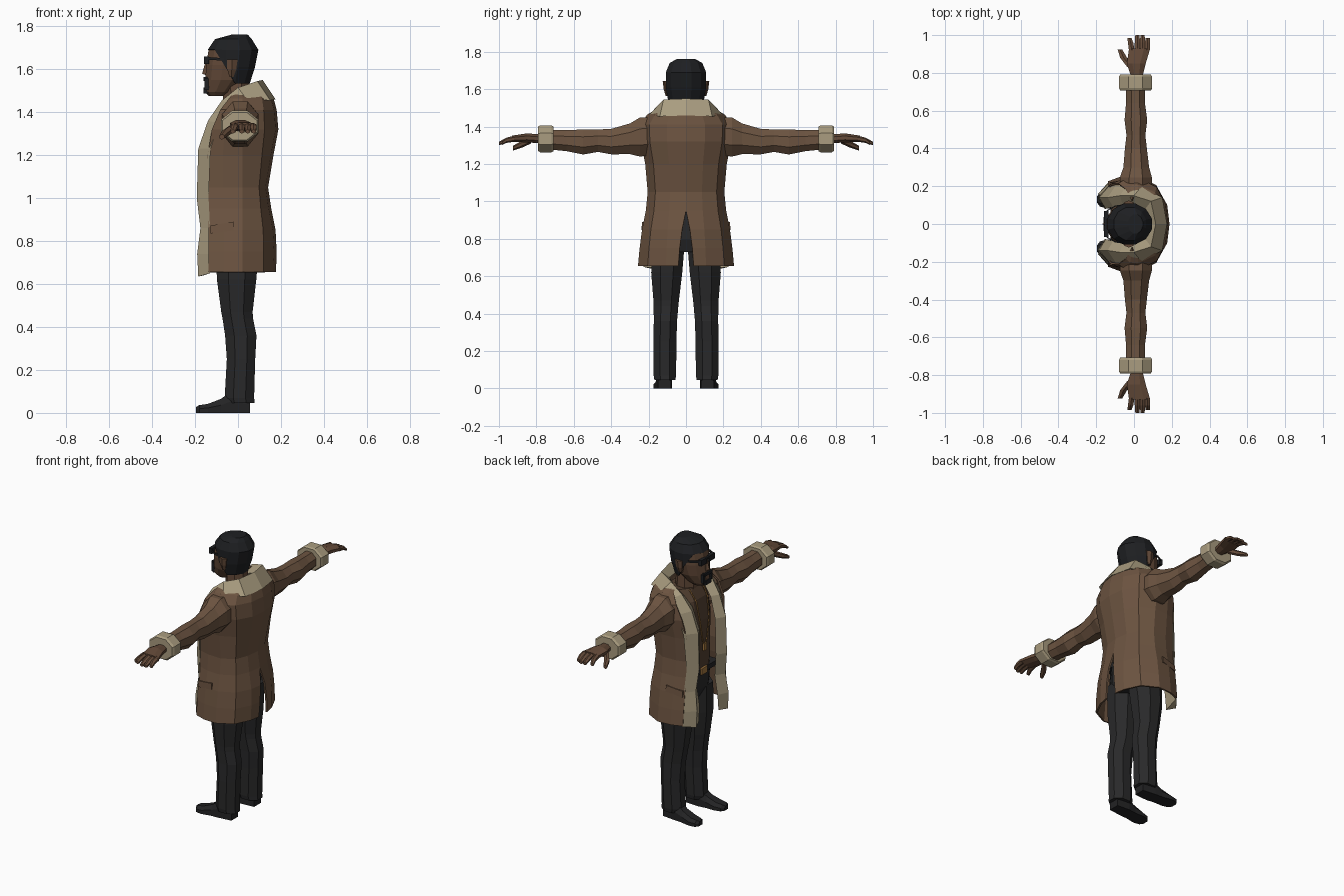
import bpy, bmesh, math
from mathutils import Vector


def mat(name, r, g, b):
    m = bpy.data.materials.new(name)
    m.diffuse_color = (r, g, b, 1)
    return m


COAT = mat("coat brown", 0.150, 0.088, 0.052)
FUR = mat("fleece beige", 0.40, 0.335, 0.215)
SKIN = mat("skin brown", 0.125, 0.068, 0.040)
SHIRT = mat("shirt brown", 0.085, 0.050, 0.030)
PANTS = mat("charcoal", 0.022, 0.022, 0.023)
BLACK = mat("hair black", 0.013, 0.014, 0.016)
SHOE = mat("shoe black", 0.017, 0.017, 0.018)
GOLD = mat("gold", 0.36, 0.18, 0.05)


def ring(c, a, b, n=8, plane="XY"):
    """Flat-sided ring around c with half sizes a and b."""
    k = math.cos(math.pi / n)
    out = []
    for i in range(n):
        t = 2 * math.pi * (i + 0.5) / n
        u, v = a * math.cos(t) / k, b * math.sin(t) / k
        out.append(Vector(c) + Vector((u, v, 0) if plane == "XY" else (u, 0, v)))
    return out


def loft(name, rings, m, closed=True, caps=(True, True), mirror=False, thick=0):
    bm = bmesh.new()
    rows = [[bm.verts.new(p) for p in r] for r in rings]
    n = len(rows[0])
    for a, b in zip(rows, rows[1:]):
        for i in range(n if closed else n - 1):
            j = (i + 1) % n
            bm.faces.new((a[i], a[j], b[j], b[i]))
    if closed and caps[0]:
        bm.faces.new(rows[0])
    if closed and caps[1]:
        bm.faces.new(rows[-1])
    bmesh.ops.remove_doubles(bm, verts=bm.verts, dist=0.0005)
    bmesh.ops.recalc_face_normals(bm, faces=bm.faces)
    me = bpy.data.meshes.new(name)
    bm.to_mesh(me)
    bm.free()
    me.materials.append(m)
    ob = bpy.data.objects.new(name, me)
    bpy.context.collection.objects.link(ob)
    if mirror:
        mod = ob.modifiers.new("mirror", "MIRROR")
        mod.use_axis = (False, True, False)
    if thick:
        mod = ob.modifiers.new("thickness", "SOLIDIFY")
        mod.thickness, mod.offset = thick, 0
    return ob


def stack(name, rows, m, n=8, mirror=False):
    """Upright loft; each row is z, front x, back x, centre y, half width."""
    return loft(name, [ring(((f + b) / 2, y, z), (b - f) / 2, w, n)
                       for z, f, b, y, w in rows], m, mirror=mirror)


def limb(name, rows, m, n=8):
    """Sideways loft, mirrored; each row is y, x, z, half depth, half height."""
    return loft(name, [ring((x, y, z), a, b, n, "XZ") for y, x, z, a, b in rows],
                m, mirror=True)


def box(name, c, s, m, mirror=False):
    x, y, z = c
    return stack(name, [(z - s[2] / 2, x - s[0] / 2, x + s[0] / 2, y, s[1] / 2),
                        (z + s[2] / 2, x - s[0] / 2, x + s[0] / 2, y, s[1] / 2)],
                 m, 4, mirror)


# Coat shell: z, back x, half width, front x, vent half width
coat = []
for z, xb, w, xf, s in [(.655, .172, .252, -.135, .04), (.75, .175, .243, -.135, .033),
                        (.85, .17, .23, -.135, .02), (.95, .15, .21, -.135, 0),
                        (1.05, .135, .2, -.14, 0), (1.2, .16, .213, -.14, 0),
                        (1.32, .183, .237, -.12, 0), (1.41, .175, .24, -.08, 0),
                        (1.46, .162, .205, -.04, 0), (1.50, .13, .14, -.01, 0)]:
    coat.append([(xb, s, z), (xb - .012, .42 * w, z), (.55 * xb + .02, .8 * w, z),
                 (.02, w, z), (xf / 2, .98 * w, z), (xf, .88 * w, z)])
loft("coat", coat, COAT, closed=False, mirror=True, thick=.01)

# Fleece collar and lapels: inner, raised and outer edge, back to hem
fur = [((.07, 0, 1.50), (.115, 0, 1.55), (.175, 0, 1.46)),
       ((.06, .08, 1.50), (.09, .12, 1.545), (.15, .14, 1.455)),
       ((0, .11, 1.47), (0, .15, 1.515), (.04, .2, 1.46)),
       ((-.06, .10, 1.42), (-.075, .15, 1.455), (-.03, .215, 1.43)),
       ((-.11, .09, 1.36), (-.14, .14, 1.36), (-.09, .215, 1.35)),
       ((-.15, .08, 1.23), (-.185, .14, 1.23), (-.128, .208, 1.23)),
       ((-.155, .08, 1.0), (-.192, .14, 1.0), (-.137, .19, 1.0)),
       ((-.14, .09, .86), (-.175, .15, .86), (-.13, .208, .86)),
       ((-.16, .09, .74), (-.19, .16, .74), (-.13, .22, .74)),
       ((-.16, .10, .64), (-.185, .16, .635), (-.13, .228, .65))]
loft("fleece_trim", fur, FUR, caps=(False, True), mirror=True)

# Pocket flaps
loft("pocket_flap", [[(-.128, y, .835), (-.022, y + .017, .85),
                      (-.022, y + .014, .89), (-.128, y - .003, .872)]
                     for y in (.203, .221)], COAT, mirror=True)

# Sleeves and cuffs
limb("sleeve", [(.17, .01, 1.35, .085, .10), (.245, .01, 1.345, .085, .105),
                (.30, .012, 1.335, .068, .082), (.40, .01, 1.32, .058, .068),
                (.47, .01, 1.325, .05, .06), (.55, .01, 1.318, .06, .067),
                (.64, .008, 1.325, .05, .056), (.73, .008, 1.33, .05, .052)], COAT)
limb("cuff", [(.708, .008, 1.335, .082, .066), (.72, .008, 1.335, .088, .072),
              (.78, .008, 1.335, .088, .072), (.792, .008, 1.335, .08, .064)], FUR)

# Hands
limb("palm", [(.78, .015, 1.335, .03, .024), (.85, .012, 1.34, .05, .024),
              (.93, .03, 1.335, .056, .017)], SKIN)
for i, (x0, x1, tip) in enumerate([(-.012, -.024, .985), (.018, .018, 1.0),
                                   (.046, .045, 1.0), (.07, .073, .985)]):
    limb(f"finger_{i + 1}", [(.92, x0, 1.335, .015, .014), (.96, (x0 + x1) / 2, 1.327, .014, .012),
                             (tip, x1, 1.31, .011, .008)], SKIN, 6)
limb("thumb", [(.83, -.015, 1.33, .02, .018), (.88, -.055, 1.305, .018, .016),
               (.925, -.075, 1.285, .012, .011)], SKIN, 6)

# Shirt, hips and legs
stack("shirt", [(.9, -.115, .10, 0, .165), (1.05, -.12, .09, 0, .16),
                (1.25, -.125, .12, 0, .17), (1.38, -.10, .12, 0, .16),
                (1.45, -.065, .09, 0, .10)], SHIRT)
stack("hips", [(.73, -.07, .08, 0, .10), (.80, -.105, .105, 0, .175),
               (.92, -.12, .105, 0, .17)], PANTS)
stack("trouser_leg", [(.045, -.055, .078, .113, .056), (.07, -.062, .075, .113, .06),
                      (.25, -.052, .08, .113, .062), (.36, -.06, .086, .11, .062),
                      (.44, -.072, .07, .107, .066), (.47, -.078, .068, .106, .068),
                      (.62, -.098, .085, .103, .083), (.80, -.105, .10, .09, .085)],
      PANTS, mirror=True)

# Shoes lofted heel to toe: x, half width, top height
shoe = []
for x, w, h, y in [(.057, .034, .07, .115), (-.03, .042, .10, .117), (-.08, .04, .065, .122),
                   (-.14, .046, .042, .128), (-.18, .038, .036, .13), (-.195, .018, .028, .13)]:
    shoe.append([(x, y - w, 0), (x, y + w, 0), (x, y + w, h * .55),
                 (x, y + w * .55, h), (x, y - w * .55, h), (x, y - w, h * .55)])
loft("shoe", shoe, SHOE, mirror=True)

# Belt buckle
box("belt", (-.012, 0, .925), (.225, .30, .03), SHOE)
box("buckle", (-.126, 0, .925), (.014, .06, .04), GOLD)

# Necklace
cu = bpy.data.curves.new("necklace", "CURVE")
cu.dimensions = "3D"
cu.bevel_depth, cu.bevel_resolution = .005, 0
path = [(-.07, .065, 1.45), (-.112, .055, 1.38), (-.132, .045, 1.25), (-.133, .02, 1.12), (-.133, 0, 1.09)]
path += [(x, -y, z) for x, y, z in path[-2::-1]]
sp = cu.splines.new("POLY")
sp.points.add(len(path) - 1)
for p, q in zip(sp.points, path):
    p.co = (*q, 1)
cu.materials.append(GOLD)
bpy.context.collection.objects.link(bpy.data.objects.new("necklace", cu))
box("pendant", (-.134, 0, 1.08), (.012, .03, .045), GOLD)

# Neck and head
stack("neck", [(1.40, -.07, .06, 0, .065), (1.56, -.07, .05, 0, .06)], SKIN)
stack("head", [(1.475, -.135, -.06, 0, .035), (1.495, -.157, -.01, 0, .055),
               (1.55, -.152, .045, 0, .085), (1.62, -.148, .065, 0, .098),
               (1.69, -.137, .07, 0, .098), (1.73, -.09, .05, 0, .07)], SKIN, 12)
stack("ear", [(1.565, -.04, -.02, .095, .012), (1.60, -.05, -.008, .102, .015),
              (1.645, -.052, -.002, .105, .017)], SKIN, 6, mirror=True)
loft("nose", [[(-.145, -.02, 1.57), (-.145, .02, 1.57), (-.167, 0, 1.58)],
              [(-.14, -.01, 1.64), (-.14, .01, 1.64), (-.15, 0, 1.64)]], SKIN)

# Hair cap with hairline stepping down behind the temples
hair, prev = [], None
for z, f, b, w in [(1.758, -.03, .045, .05), (1.738, -.105, .062, .085), (1.69, -.138, .092, .105),
                   (1.61, -.135, .076, .105), (1.535, -.13, .052, .092)]:
    pts = ring(((f + b) / 2, 0, z), (b - f) / 2, w, 12)
    if prev:
        for i, p in enumerate(pts):
            line = 1.69 if p.x < -.085 else 1.60 if p.x < -.03 else 1.53
            if z < line:
                pts[i] = prev[i].copy()
    hair.append(pts)
    prev = pts
loft("hair", hair, BLACK, caps=(True, False), thick=.006)

# Moustache, goatee and sunglasses
box("moustache", (-.152, 0, 1.555), (.018, .075, .018), BLACK)
box("moustache_side", (-.146, .038, 1.53), (.02, .014, .055), BLACK, mirror=True)
box("goatee", (-.15, 0, 1.502), (.022, .06, .028), BLACK)
box("lens", (-.147, .04, 1.642), (.022, .058, .036), BLACK, mirror=True)
box("glasses_bridge", (-.15, 0, 1.652), (.014, .03, .01), BLACK)
loft("glasses_arm", [[(-.145, .066, 1.645), (-.145, .072, 1.645), (-.145, .072, 1.657), (-.145, .066, 1.657)],
                     [(-.10, .092, 1.642), (-.10, .098, 1.642), (-.10, .098, 1.654), (-.10, .092, 1.654)],
                     [(-.03, .10, 1.638), (-.03, .108, 1.638), (-.03, .108, 1.648), (-.03, .10, 1.648)]],
     BLACK, mirror=True)
